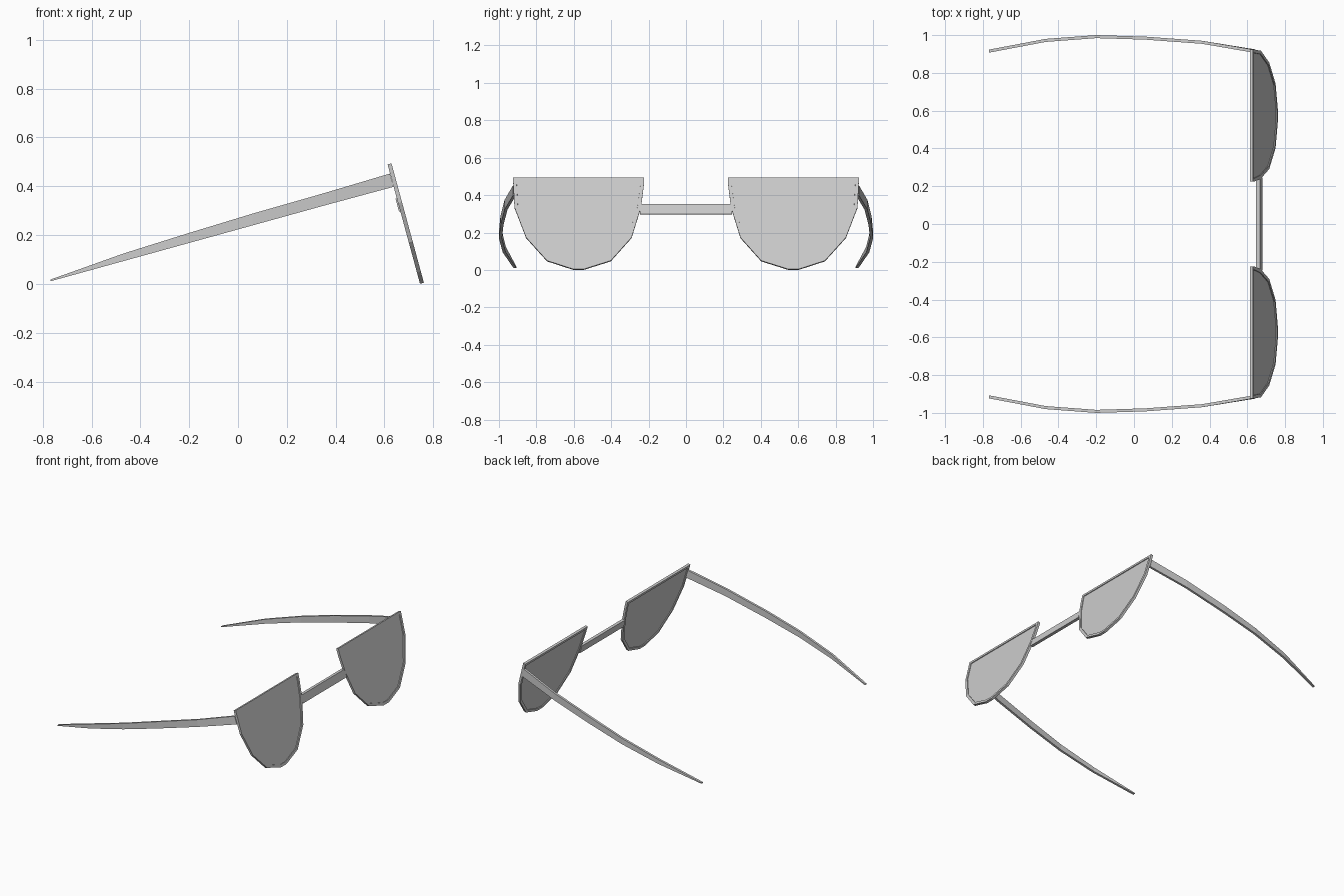
import bpy, bmesh
from mathutils import Vector

if "Cube" in bpy.data.objects:
    bpy.data.objects.remove(bpy.data.objects["Cube"])

grey = bpy.data.materials.new("light_grey")
grey.use_nodes = True
grey.diffuse_color = (0.6, 0.6, 0.6, 1)
grey.node_tree.nodes["Principled BSDF"].inputs["Base Color"].default_value = (0.6, 0.6, 0.6, 1)

NORMAL = Vector((0.965, 0, 0.262))   # forward direction of the tilted front
THICK = 0.0165


def on_front(y, z, back=0.0):
    """Point on the tilted front plane, pushed backwards by 'back'."""
    return Vector((0.629 + (0.494 - z) * 0.2715, y, z)) - NORMAL * back


def finish(bm, name):
    bmesh.ops.recalc_face_normals(bm, faces=bm.faces)
    mesh = bpy.data.meshes.new(name)
    bm.to_mesh(mesh)
    bm.free()
    mesh.materials.append(grey)
    obj = bpy.data.objects.new(name, mesh)
    bpy.context.collection.objects.link(obj)
    return obj


def loft(rings, name):
    """Join matching rings of points into a closed solid."""
    bm = bmesh.new()
    loops = [[bm.verts.new(p) for p in ring] for ring in rings]
    n = len(loops[0])
    for a, b in zip(loops, loops[1:]):
        for i in range(n):
            j = (i + 1) % n
            bm.faces.new((a[i], a[j], b[j], b[i]))
    caps = [bm.faces.new(loops[0]), bm.faces.new(loops[-1])]
    return bm, caps


# Half-round lens outline (y, z), outer top corner round to inner top corner
OUTLINE = [(0.925, 0.494), (0.923, 0.45), (0.917, 0.335), (0.855, 0.174),
           (0.743, 0.05), (0.604, 0.005), (0.545, 0.005), (0.402, 0.05),
           (0.291, 0.174), (0.241, 0.335), (0.226, 0.45), (0.224, 0.494)]
# Arm stations: x, outer y, bottom z, top z
ARM = [(0.63, 0.925, 0.398, 0.452), (0.36, 0.97, 0.323, 0.374),
       (0.06, 0.992, 0.24, 0.288), (-0.2, 1.0, 0.168, 0.209),
       (-0.468, 0.98, 0.094, 0.125), (-0.768, 0.923, 0.011, 0.018)]

for side, s in (("left", 1), ("right", -1)):
    # Rim with a shallow recessed lens on both faces
    rings = [[on_front(s * y, z, b) for y, z in OUTLINE] for b in (0, THICK)]
    bm, caps = loft(rings, "rim")
    bmesh.ops.recalc_face_normals(bm, faces=bm.faces)
    bmesh.ops.inset_individual(bm, faces=caps, thickness=0.018, use_even_offset=True)
    bmesh.ops.inset_individual(bm, faces=caps, thickness=0.0005, depth=-0.005)
    finish(bm, side + "_lens_and_rim")

    # Bowed, tapering arm
    rings = []
    for i, (x, y, lo, hi) in enumerate(ARM):
        lean = 0.008 if i == 0 else 0
        rings.append([(x + lean, s * y, lo), (x - lean, s * y, hi),
                      (x - lean, s * (y - 0.016), hi), (x + lean, s * (y - 0.016), lo)])
    bm, _ = loft(rings, "arm")
    finish(bm, side + "_arm")

# Bridge, slightly deeper than the rims
bridge = [[on_front(y, z, b) for z, b in
           ((0.352, 0.001), (0.298, 0.001), (0.302, 0.022), (0.356, 0.022))]
          for y in (-0.245, 0.245)]
bm, _ = loft(bridge, "bridge")
finish(bm, "bridge")
